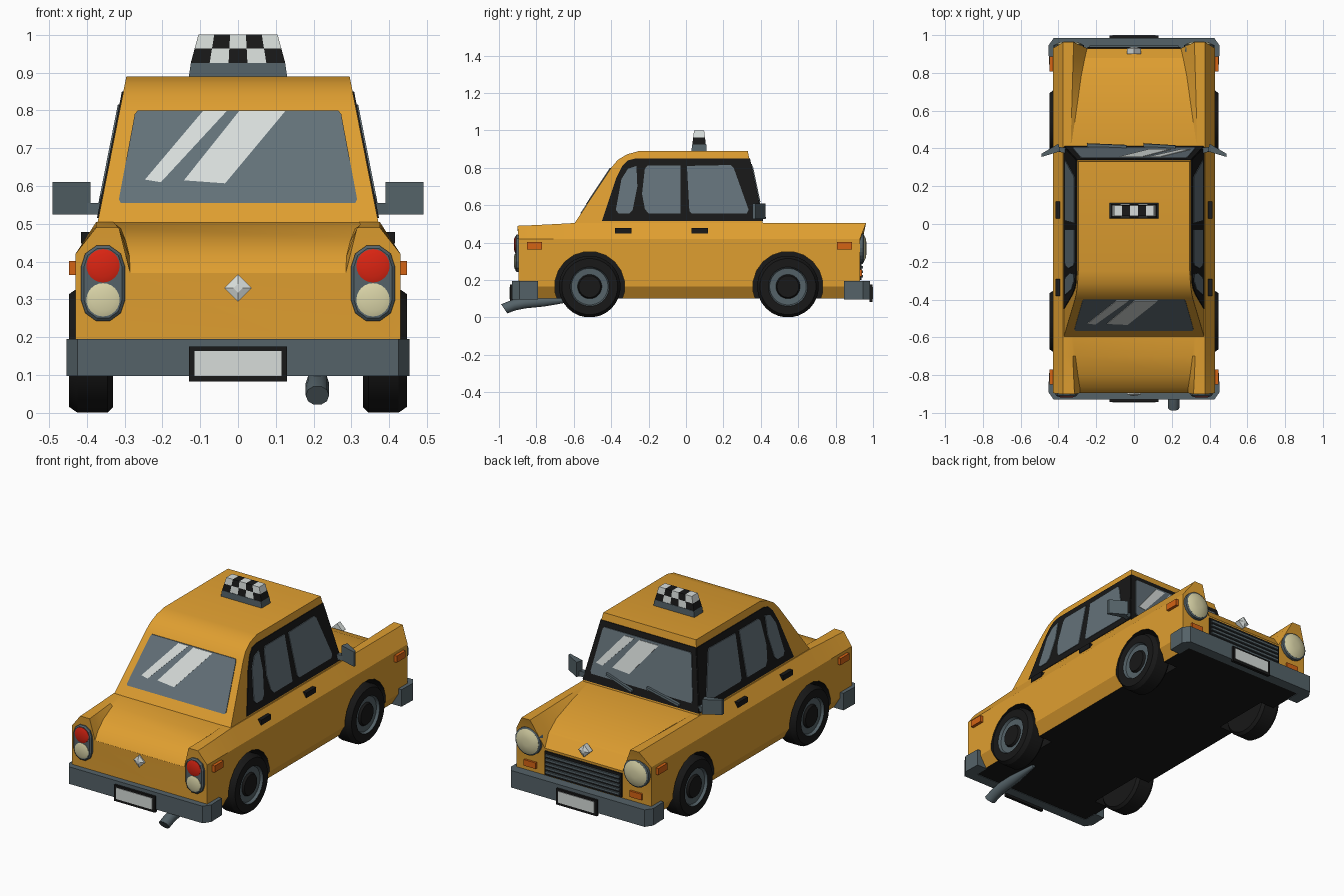
import bpy, bmesh, math
from math import sin, cos, pi

if "Cube" in bpy.data.objects:
    bpy.data.objects.remove(bpy.data.objects["Cube"])


def mat(name, r, g, b):
    m = bpy.data.materials.new(name)
    m.diffuse_color = (r, g, b, 1)
    m.use_nodes = True
    m.node_tree.nodes["Principled BSDF"].inputs["Base Color"].default_value = m.diffuse_color
    return m


YELLOW = mat("cab yellow", .74, .345, .03)
DARK = mat("black rubber", .009, .009, .009)
STEEL = mat("steel grey", .089, .122, .138)
GLASS = mat("window glass", .125, .165, .19)
WHITE = mat("white", .68, .72, .70)
RED = mat("red lamp", .72, .018, .006)
CREAM = mat("cream lamp", .70, .66, .39)
AMBER = mat("amber lamp", .66, .125, .007)


def smooth(ob, deg):
    ob.data.shade_smooth()
    ob.data.set_sharp_from_angle(angle=math.radians(deg))


def build(name, shells, mats, rule=None, caps=None, angle=None):
    """Each shell is a list of rings, skinned and capped into a closed solid."""
    bm = bmesh.new()
    for rings in shells:
        vs = [[bm.verts.new(p) for p in r] for r in rings]
        n = len(vs[0])
        for a, b in zip(vs, vs[1:]):
            for i in range(n):
                j = (i + 1) % n
                bm.faces.new((a[i], a[j], b[j], b[i]))
        for end in (vs[0], vs[-1]):
            for group in caps or [range(n)]:
                bm.faces.new([end[i] for i in group])
    bmesh.ops.recalc_face_normals(bm, faces=bm.faces)
    bm.normal_update()
    if rule:
        for f in bm.faces:
            f.material_index = rule(f)
    me = bpy.data.meshes.new(name)
    bm.to_mesh(me)
    bm.free()
    ob = bpy.data.objects.new(name, me)
    bpy.context.collection.objects.link(ob)
    for m in mats:
        me.materials.append(m)
    if angle:
        smooth(ob, angle)
    return ob


def both(shells):
    return shells + [[[(-x, y, z) for x, y, z in r] for r in s] for s in shells]


def box(x0, x1, y0, y1, z0, z1):
    return [[(x0, y0, z), (x1, y0, z), (x1, y1, z), (x0, y1, z)] for z in (z0, z1)]


def prism(plan, z0, z1):
    return [[(x, y, z) for x, y in plan] for z in (z0, z1)]


def disc(cx, cz, profile, n=24):  # turned around a y axis, profile of (radius, y)
    return [[(cx + r * cos(2 * pi * i / n), y, cz + r * sin(2 * pi * i / n))
             for i in range(n)] for r, y in profile]


def turned(cy, cz, profile, n=28):  # turned around an x axis, profile of (x, radius)
    return [[(x, cy + r * cos(2 * pi * (i + .5) / n), cz + r * sin(2 * pi * (i + .5) / n))
             for i in range(n)] for x, r in profile]


# Lower body: cross-sections along y (y, ridge z, ridge x, lid x, lid z)
stations = [(-.895, .49, .315, .285, .37), (-.865, .491, .317, .287, .415),
            (-.80, .494, .32, .297, .455), (-.70, .499, .324, .31, .488),
            (-.59, .505, .33, .32, .505), (.43, .505, .335, .33, .505),
            (.60, .505, .33, .305, .488), (.78, .505, .325, .28, .455),
            (.88, .505, .322, .26, .415), (.93, .505, .32, .248, .35)]
rings = []
for y, rz, rx, lx, lz in stations:
    lean = .033 if y == .93 else -.006 if y == -.895 else 0
    half = [(.39, y, .10), (.43, y, .165), (.43, y, .42),
            (.375, y + lean, rz), (rx, y + lean, rz), (lx, y, lz)]
    rings.append(half + [(-a, b, c) for a, b, c in reversed(half)])
body = build("lower_body", [rings], [YELLOW, DARK], lambda f: int(f.normal.z < -.9),
             caps=[[0, 1, 2, 5, 6, 9, 10, 11], [2, 3, 4, 5], [6, 7, 8, 9]])

# Wheel arches cut out of the body
AXLES = {"rear": -.515, "front": .545}
cutter = build("arch_cutter", both([turned(y, .165, [(.30, .188), (.60, .188)], 20)
                                    for y in AXLES.values()]),
               [YELLOW, DARK], lambda f: 1)
cutter.hide_render = True
mod = body.modifiers.new("arches", 'BOOLEAN')
mod.operation, mod.solver, mod.object = 'DIFFERENCE', 'EXACT', cutter
bpy.context.view_layer.objects.active = body
bpy.ops.object.modifier_apply(modifier="arches")
bpy.data.objects.remove(cutter)
smooth(body, 25)

# Wheels
tyre = [(.33, .15), (.345, .165), (.425, .165), (.447, .15), (.447, .105),
        (.432, .098), (.43, .065), (.442, .058)]
for end, wy in AXLES.items():
    for side, s in (("right", 1), ("left", -1)):
        def rim(f, wy=wy):
            c = f.calc_center_median()
            return int(.062 < math.hypot(c.y - wy, c.z - .165) < .106)
        build(f"{end}_{side}_wheel", [turned(wy, .165, [(s * x, r) for x, r in tyre])],
              [DARK, STEEL], rim, angle=30)


# Cabin and the planes its windows lie on
def width(z): return .37 - (z - .51) * .197
def front_y(z): return .33 + (.89 - z) * .21
def rear_y(z): return -.595 + (z - .505) * .661


outline = [(-.605, .49), (-.40, .80), (-.365, .842), (-.315, .872), (-.25, .89),
           (.33, .89), (front_y(.49), .49)]
build("cabin", [[[(s * width(z), y, z) for y, z in outline] for s in (-1, 1)]],
      [YELLOW], angle=28)


def side_plate(pts, t):
    return [[(width(z) + o, y, z) for y, z in pts] for o in (-.003, t)]


def front_plate(pts, t):
    return [[(x, front_y(z) + o, z) for x, z in pts] for o in (-.003, t)]


def rear_plate(pts, t):
    return [[(x, rear_y(z) - o, z) for x, z in pts] for o in (-.003, t)]


# Black window surrounds
build("side_window_frames", both([side_plate(
    [(-.45, .515), (-.375, .74), (-.34, .81), (-.31, .84), (-.27, .85),
     (front_y(.85), .85), (front_y(.515), .515)], .004)]), [DARK])
build("windshield_frame", [front_plate(
    [(-width(.515), .515), (width(.515), .515), (width(.85), .85), (-width(.85), .85)], .004)], [DARK])

# Glass
panes = [[(-.375, .575), (-.345, .74), (-.31, .795), (-.265, .81), (-.26, .70),
          (-.285, .575), (-.305, .555), (-.36, .555)],
         [(-.22, .58), (-.235, .66), (-.22, .795), (-.205, .813), (-.03, .813),
          (-.03, .555), (-.20, .555)],
         [(.005, .81), (.24, .815), (.255, .80), (.335, .575), (.325, .555), (.03, .555), (.018, .57)]]
build("side_windows", both([side_plate(p, .008) for p in panes]), [GLASS])
build("windshield", [front_plate([(-.32, .56), (.32, .56), (.325, .575), (.283, .81),
                                  (.275, .82), (-.275, .82), (-.283, .81), (-.325, .575)], .008)], [GLASS])
build("rear_window", [rear_plate([(-.31, .555), (.31, .555), (.315, .565), (.273, .79),
                                  (.265, .80), (-.265, .80), (-.273, .79), (-.315, .565)], .004)], [GLASS])

# Painted reflections on the glass
streaks = [[(-.093, .798), (-.03, .798), (-.204, .61), (-.246, .617)],
           [(.003, .798), (.125, .798), (-.034, .607), (-.143, .615)]]
build("rear_window_reflections", [rear_plate(p, .007) for p in streaks], [WHITE])
build("windshield_reflections",
      [front_plate([(.05 - x, z + .01) for x, z in p], .011) for p in streaks], [WHITE])

# Wipers
build("wipers", [front_plate([(x0, .53), (x0, .542), (x1, z1 + .012), (x1, z1)], .022)
                 for x0, x1, z1 in ((.05, .22, .58), (-.25, -.04, .57))], [STEEL])

# Roof sign: base and checkered blocks
def sign_ring(u0, u1, z):
    hx, hy = .125 - (z - .925) * .27, .036 - (z - .925) * .12
    return [(u0 * hx, .07 - hy, z), (u1 * hx, .07 - hy, z), (u1 * hx, .07 + hy, z), (u0 * hx, .07 + hy, z)]


build("sign_base", [[[(x * k, .07 + y * k, z) for x, y in
                      ((-.13, -.04), (.13, -.04), (.13, .04), (-.13, .04))]
                     for z, k in ((.88, 1.01), (.925, .96))]], [STEEL])
levels = (.925, .963, 1.0)
for name, parity, m in (("sign_dark_checks", 0, DARK), ("sign_white_checks", 1, WHITE)):
    build(name, [[sign_ring(-1 + .4 * i, -.6 + .4 * i, levels[j + k]) for k in (0, 1)]
                 for i in range(5) for j in (0, 1) if (i + j) % 2 == parity], [m])

# Bumpers wrapping round the corners, with number plates
for name, s, tip, back in (("rear", -1, .93, .79), ("front", 1, .985, .845)):
    half = [(.45, back), (.453, tip - .04), (.425, tip)]
    inner = [(.385, tip - .06), (.385, back)]
    plan = half + [(-x, y) for x, y in reversed(half)] + \
        [(-x, y) for x, y in reversed(inner)] + inner
    build(name + "_bumper", [prism([(x, s * y) for x, y in plan], .097, .195)], [STEEL])
    p = tip - .005
    build(name + "_plate_frame", [box(-.13, .13, s * p, s * (p + .017), .083, .175)], [DARK])
    build(name + "_plate", [box(-.115, .115, s * p, s * (p + .02), .098, .163)], [WHITE])

# Tail lights
def capsule(r, y):
    return [(.357 + r * cos(a), y, (.387 if k < 6 else .298) + r * sin(a))
            for k in range(12) for a in [(k * 36 if k < 6 else (k - 1) * 36) * pi / 180]]


build("tail_light_housings", both([[capsule(.058, -.88), capsule(.058, -.905), capsule(.05, -.912)]]), [STEEL])
for name, z, m in (("tail_lamps", .389, RED), ("reverse_lamps", .299, CREAM)):
    build(name, both([disc(.357, z, [(.044, -.90), (.044, -.914), (.03, -.919)])]), [m], angle=40)

# Headlights
build("headlight_rims", both([disc(.345, .37, [(.08, .90), (.08, .947), (.07, .952)])]), [STEEL])
build("headlights", both([disc(.345, .37, [(.071, .93), (.071, .952), (.05, .962), (.02, .966)])]),
      [CREAM], angle=40)

# Grille
build("grille_back", [box(-.245, .245, .92, .937, .20, .337)], [DARK])
build("grille_bars", [box(-.235, .235, .93, .946, z, z + .013)
                      for z in (.213, .237, .261, .285, .309)], [STEEL])

# Turn signals on sides and front
build("side_signals", both([box(.42, .447, y, y + .08, .364, .402) for y in (-.85, .808)]), [AMBER])
build("front_signals", both([box(.30, .375, .92, .942, .22, .255)]), [AMBER])

# Diamond trim on trunk and hood
build("trunk_trim", [disc(0, .33, [(.036, -.885), (.036, -.902), (.012, -.91)], 4)], [WHITE])
build("hood_trim", [disc(0, .40, [(.036, .90), (.036, .93), (.012, .938)], 4)], [WHITE])

# Door handles
build("door_handles", both([box(.375, .415, y, y + .088, .448, .478) for y in (-.38, .03)]), [DARK])

# Side mirrors and their arms
build("mirrors", both([prism([(.39, .385), (.49, .355), (.49, .372), (.40, .425)], .525, .61)]), [STEEL])
build("mirror_arms", both([prism([(.34, .37), (.41, .385), (.41, .41), (.34, .40)], .525, .555)]), [STEEL])

# Exhaust pipe: rings along a bent path (y, z, radius, tilt)
path = [(-.60, .095, .010, 0), (-.76, .085, .028, .05), (-.86, .078, .031, .1),
        (-.92, .066, .031, .3), (-.972, .046, .031, .6)]
build("exhaust_pipe", [[[(.21 + r * cos(a), y - r * sin(a) * sin(t), z + r * sin(a) * cos(t))
                         for a in [2 * pi * i / 10 for i in range(10)]]
                        for y, z, r, t in path]], [STEEL], angle=40)
